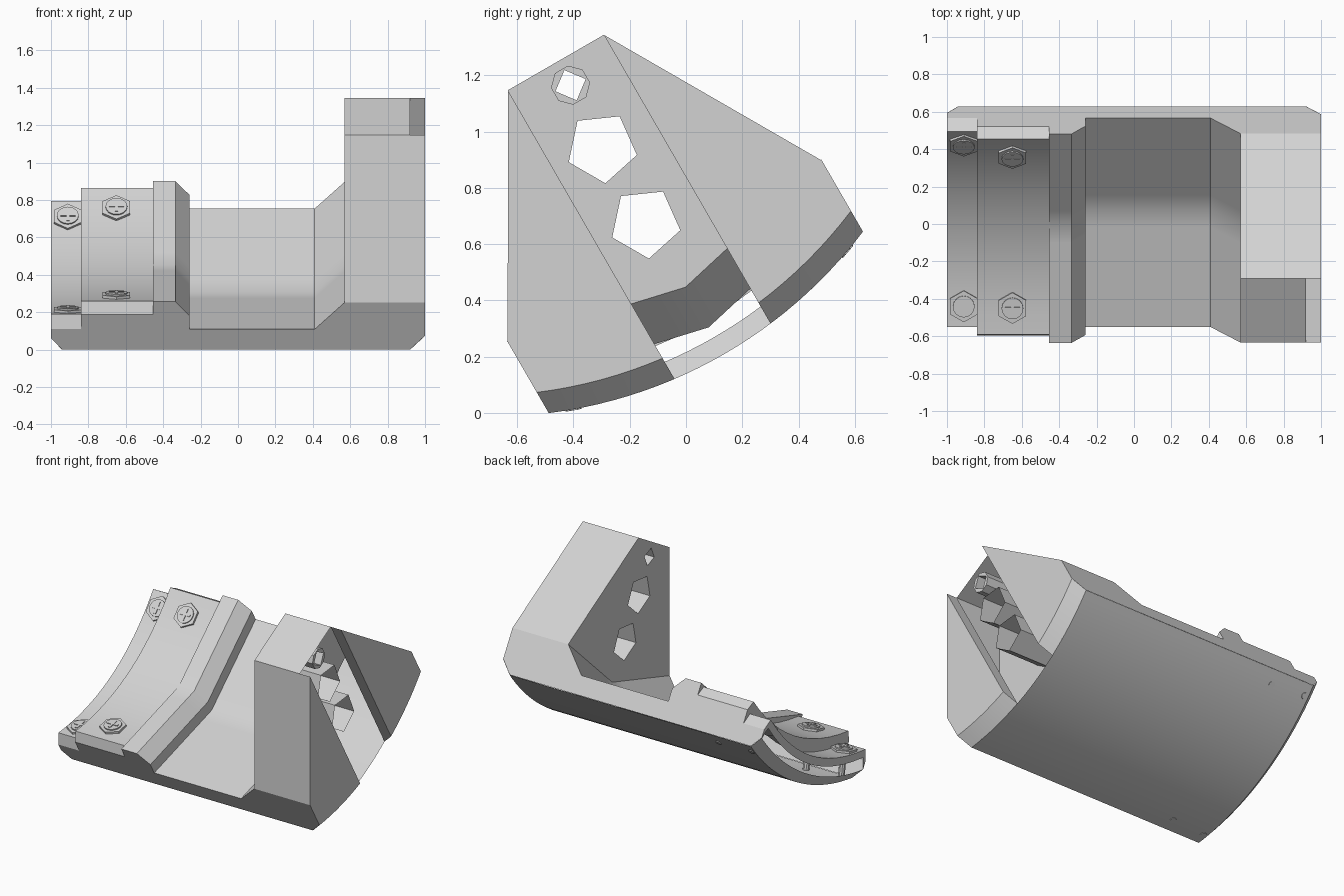
import bpy, bmesh, math
from mathutils import Matrix, Vector

if "Cube" in bpy.data.objects:
    bpy.data.objects.remove(bpy.data.objects["Cube"], do_unlink=True)

grey = bpy.data.materials.new("light_grey")
grey.use_nodes = True
COL = (0.65, 0.65, 0.65, 1)
grey.diffuse_color = COL
grey.node_tree.nodes["Principled BSDF"].inputs["Base Color"].default_value = COL

# Parts are laid out as (x, across, height), then tilted 30 degrees about x
TILT = Matrix.Rotation(math.radians(30), 4, 'X') @ Matrix.Translation((0, 0.222, 0))
W, CH, R = 0.645, 0.197, 1.66          # half width, channel half width, shell radius


def bottom(s):
    return 0.113 + R - math.sqrt(R * R - s * s)


def finish(name, bm, toward=None, smooth=False):
    bm.normal_update()
    if toward:
        if sum((f.normal * f.calc_area() for f in bm.faces), Vector()).dot(Vector(toward)) < 0:
            bmesh.ops.reverse_faces(bm, faces=bm.faces[:])
    me = bpy.data.meshes.new(name)
    bm.to_mesh(me)
    bm.free()
    me.transform(TILT)
    me.materials.append(grey)
    ob = bpy.data.objects.new(name, me)
    bpy.context.collection.objects.link(ob)
    if smooth:
        bpy.ops.object.select_all(action='DESELECT')
        ob.select_set(True)
        bpy.context.view_layer.objects.active = ob
        bpy.ops.object.shade_smooth_by_angle(angle=math.radians(30))
    return ob


def sheet(name, rows, toward, smooth=False, close=False):
    """Surface stretched over rows of points."""
    bm = bmesh.new()
    vs = [[bm.verts.new(p) for p in r] for r in rows]
    for a, b in zip(vs, vs[1:]):
        n = len(a)
        for i in range(n if close else n - 1):
            j = (i + 1) % n
            bm.faces.new((a[i], a[j], b[j], b[i]))
    return finish(name, bm, toward, smooth)


def panel(name, pts, toward):
    bm = bmesh.new()
    bm.faces.new([bm.verts.new(p) for p in pts])
    return finish(name, bm, toward)


def holed_panel(name, x, loops, toward):
    """Flat panel across x: the first loop is the outline, the rest are holes."""
    bm = bmesh.new()
    edges = []
    for loop in loops:
        v = [bm.verts.new((x, s, h)) for s, h in loop]
        edges += [bm.edges.new((v[i], v[(i + 1) % len(v)])) for i in range(len(v))]
    bmesh.ops.triangle_fill(bm, edges=edges, use_beauty=True, normal=(1, 0, 0))
    bmesh.ops.recalc_face_normals(bm, faces=bm.faces[:])
    return finish(name, bm, toward)


def ring(s, h, r, n, start):
    return [(s + r * math.cos(math.radians(start + 360 * i / n)),
             h + r * math.sin(math.radians(start + 360 * i / n))) for i in range(n)]


def span(a, b, n):
    return [a + (b - a) * i / n for i in range(n + 1)]


# Curved outer shell with chamfered end
arc = span(-W, W, 24)
sheet("outer_shell", [[(x, s, bottom(s) + d) for s in arc]
                      for x, d in ((-1, 0.07), (-0.94, 0), (0.92, 0))], (0, 0, -1), True)

# Stepped upper surface: saddle body, ridge, and two clamp steps
across = [-W, -0.603] + span(-0.5, 0.5, 10) + [0.603, W]


def chord(e):
    return [e - 0.147 * (1 - abs(s) / W) for s in across]


def step(edge, rim, depth):
    return [edge if abs(s) == W else rim - depth * (1 - (s / 0.603) ** 2) for s in across]


low, mid = step(0.37, 0.44, 0.14), step(0.46, 0.52, 0.13)
levels = [(0.57, chord(0.535)), (0.41, chord(0.37)), (-0.26, chord(0.37)),
          (-0.26, chord(0.455)), (-0.335, chord(0.54)), (-0.455, chord(0.54)),
          (-0.455, mid), (-0.84, mid), (-0.84, low), (-1, low),
          (-1, [h - 0.055 for h in low])]
sheet("upper_saddle", [[(x, s, h) for s, h in zip(across, hs)] for x, hs in levels],
      (0, 0, 1), True)

# Flat side walls
side = [(-1, .315), (-.94, .245), (.92, .245), (1, .33), (1, .535), (.57, .535), (.41, .37),
        (-.26, .37), (-.26, .455), (-.335, .54), (-.455, .54), (-.455, .46), (-.84, .46),
        (-.84, .37), (-1, .37)]
for k, tag in ((-1, "front"), (1, "back")):
    panel(tag + "_side_wall", [(x, k * W, h) for x, h in side], (0, k, 0))
    # Tower slope, end block, channel wall and end chamfer
    panel(tag + "_tower_slope", [(0.57, k * W, 0.535), (1, k * W, 0.535),
                                 (1, k * CH, 1.31), (0.57, k * CH, 1.31)], (0, k, 0.5))
    part = [k * s for s in span(CH, W, 8)]
    panel(tag + "_tower_end", [(1, k * CH, 1.31)] + [(1, s, bottom(s) + 0.085) for s in part]
          + [(1, k * W, 0.535)], (1, 0, 0))
    b = bottom(CH)
    panel(tag + "_channel_wall", [(0.92, k * CH, 1.31), (1, k * CH, 1.31),
                                  (1, k * CH, b + 0.085), (0.92, k * CH, b)], (0, -k, 0))
    sheet(tag + "_end_chamfer", [[(x, s, bottom(s) + d) for s in part]
                                 for x, d in ((0.92, 0), (1, 0.085))], (0.7, 0, -0.7), True)

# Tower top and inner wall with its three openings
panel("tower_top", [(0.57, -CH, 1.31), (0.92, -CH, 1.31), (0.92, CH, 1.31), (0.57, CH, 1.31)],
      (0, 0, 1))
small = ring(0.005, 1.214, 0.058, 4, 82)
pentagons = [ring(-0.01, h, 0.128, 5, 30) for h in (0.967, 0.658)]
outline = [(-W, 0.535), (0, 0.388), (W, 0.535), (CH, 1.31), (-CH, 1.31)]
holed_panel("tower_inner_wall", 0.57, [outline, small] + pentagons, (-1, 0, 0))


# Tubes running from the openings into the channel
def tube(name, loop, x0=0.57, x1=0.91):
    sheet(name, [[(x, s, h) for s, h in loop] for x in (x0, x1)], None, close=True)


for i, loop in enumerate(pentagons):
    tube("pentagon_tube_%d" % (i + 1), loop)
collar = ring(0.005, 1.214, 0.07, 8, 22.5)
tube("small_tube_inner", small)
tube("small_tube_outer", collar)
holed_panel("small_tube_rim", 0.91, [collar, small], (1, 0, 0))


# Cross-head screws whose shafts reach the outer shell
def screw(name, x, s, h, slope):
    n = Vector((0, -slope, 1)).normalized()
    t = 0.2
    for _ in range(6):
        t = (h + 0.004 - bottom(s + n.y * -t)) / n.z
    ax = Vector((1, 0, 0))
    ay = n.cross(ax)
    frame = Matrix.Translation((x, s, h)) @ Matrix((ax, ay, n)).transposed().to_4x4()
    bm = bmesh.new()
    for r, z0, z1, seg in ((0.085, -0.03, 0.016, 6), (0.058, 0, 0.024, 16), (0.022, -t, 0, 10)):
        bmesh.ops.create_cone(bm, cap_ends=True, segments=seg, radius1=r, radius2=r,
                              depth=z1 - z0,
                              matrix=frame @ Matrix.Translation((0, 0, (z0 + z1) / 2)))
    for sx, sy in ((0.08, 0.016), (0.016, 0.08)):
        bmesh.ops.create_cube(bm, size=1, matrix=frame @ Matrix.Translation((0, 0, 0.026))
                              @ Matrix.Diagonal((sx, sy, 0.006, 1)))
    finish(name, bm, smooth=True)


for k, tag in ((-1, "front"), (1, "back")):
    screw(tag + "_outer_screw", -0.91, k * 0.5, 0.396, k * 0.38)
    screw(tag + "_inner_screw", -0.65, k * 0.468, 0.469, k * 0.335)
